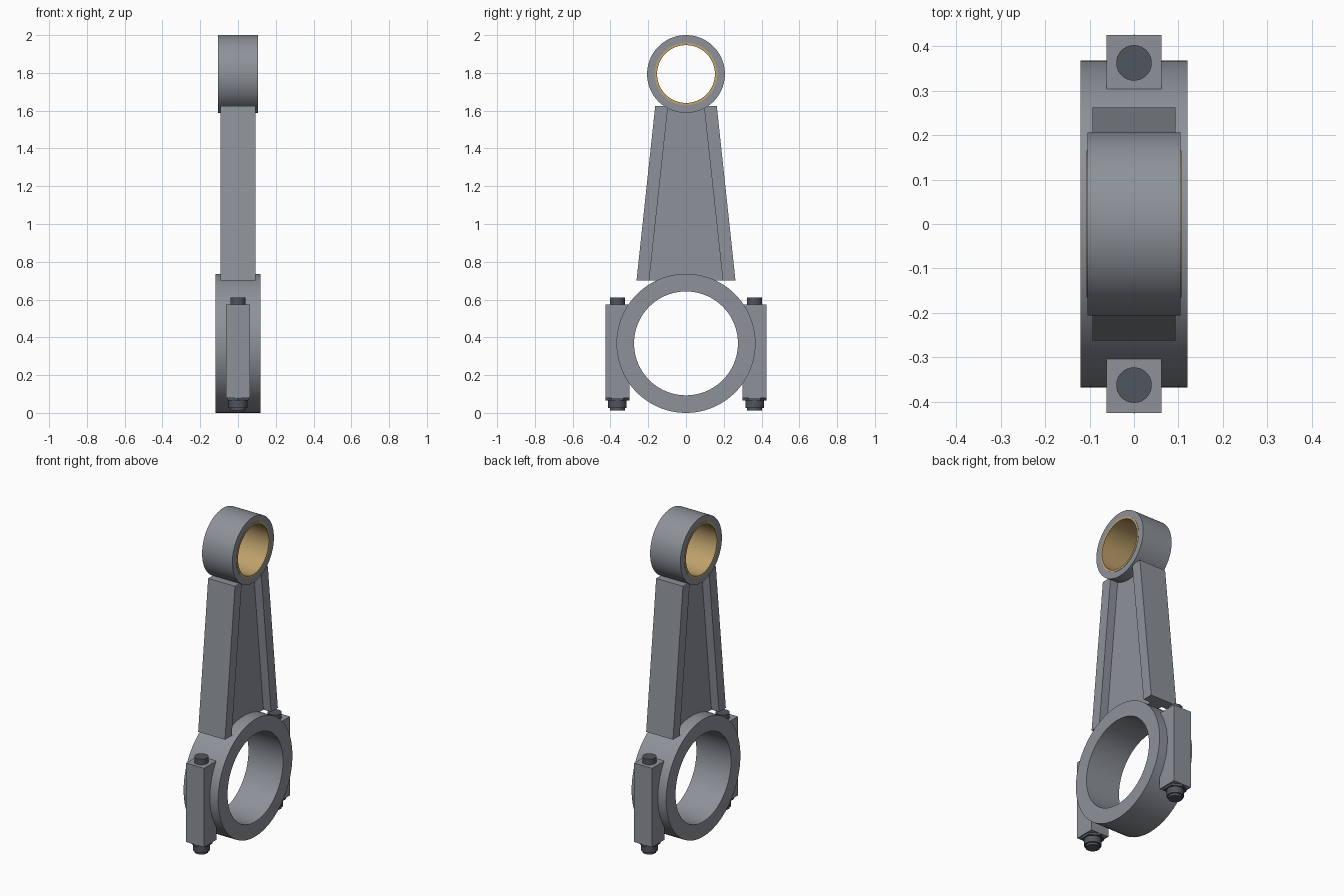
import bpy
import bmesh
import math
from mathutils import Matrix

if "Cube" in bpy.data.objects:
    bpy.data.objects.remove(bpy.data.objects["Cube"])


def material(name, rgb):
    m = bpy.data.materials.new(name)
    m.use_nodes = True
    m.diffuse_color = (*rgb, 1)
    m.node_tree.nodes["Principled BSDF"].inputs["Base Color"].default_value = (*rgb, 1)
    return m


STEEL = material("forged steel", (0.27, 0.29, 0.32))
DARK = material("dark bolt steel", (0.08, 0.09, 0.11))
BRONZE = material("bronze", (0.52, 0.36, 0.15))


def finish(name, bm, mat, smooth=False):
    bmesh.ops.recalc_face_normals(bm, faces=bm.faces)
    mesh = bpy.data.meshes.new(name)
    bm.to_mesh(mesh)
    bm.free()
    mesh.materials.append(mat)
    obj = bpy.data.objects.new(name, mesh)
    bpy.context.collection.objects.link(obj)
    if smooth:
        bpy.ops.object.select_all(action="DESELECT")
        obj.select_set(True)
        bpy.context.view_layer.objects.active = obj
        bpy.ops.object.shade_smooth_by_angle(angle=math.radians(30))
    return obj


def ring(name, z, outer, inner, half, mat, steps=96):
    """Rectangular section spun around the x axis."""
    bm = bmesh.new()
    section = [(-half, inner), (half, inner), (half, outer), (-half, outer)]
    verts = [bm.verts.new((x, 0, z + r)) for x, r in section]
    edges = [bm.edges.new((verts[i], verts[(i + 1) % 4])) for i in range(4)]
    bmesh.ops.spin(bm, geom=verts + edges, cent=(0, 0, z), axis=(1, 0, 0),
                   angle=math.tau, steps=steps)
    bmesh.ops.remove_doubles(bm, verts=bm.verts, dist=1e-4)
    return finish(name, bm, mat, True)


def plate(name, outline, half, mat):
    """Outline in y and z, thickened along x."""
    bm = bmesh.new()
    face = bm.faces.new([bm.verts.new((-half, y, z)) for y, z in outline])
    out = bmesh.ops.extrude_face_region(bm, geom=[face])
    moved = [v for v in out["geom"] if isinstance(v, bmesh.types.BMVert)]
    bmesh.ops.translate(bm, verts=moved, vec=(2 * half, 0, 0))
    return finish(name, bm, mat)


def cylinder(name, y, z0, z1, r, mat, sides=32):
    bm = bmesh.new()
    bmesh.ops.create_cone(bm, cap_ends=True, segments=sides, radius1=r, radius2=r,
                          depth=z1 - z0, matrix=Matrix.Translation((0, y, (z0 + z1) / 2)))
    return finish(name, bm, mat, sides > 8)


# Bearing eyes and bushing
ring("big_end_ring", 0.368, 0.368, 0.275, 0.12, STEEL)
ring("small_end_ring", 1.794, 0.206, 0.164, 0.105, STEEL)
ring("small_end_bushing", 1.794, 0.166, 0.153, 0.107, BRONZE)

# I-beam shank
BOTTOM, TOP = 0.70, 1.625
plate("shank_web", [(-0.2, BOTTOM), (0.2, BOTTOM), (0.1, TOP), (-0.1, TOP)], 0.04, STEEL)

for side, s in (("front", -1), ("back", 1)):
    plate(side + "_shank_flange",
          [(s * 0.195, BOTTOM), (s * 0.262, BOTTOM), (s * 0.163, TOP), (s * 0.095, TOP)],
          0.093, STEEL)

    # Bolt boss with its bolt, washer and nut
    y = s * 0.363
    plate(side + "_bolt_boss",
          [(y - 0.063, 0.08), (y + 0.063, 0.08), (y + 0.063, 0.575), (y - 0.063, 0.575)],
          0.0625, STEEL)
    cylinder(side + "_bolt", y, 0.012, 0.61, 0.04, DARK)
    cylinder(side + "_nut_flange", y, 0.066, 0.082, 0.064, DARK, 6)
    cylinder(side + "_nut", y, 0.026, 0.07, 0.049, DARK)
